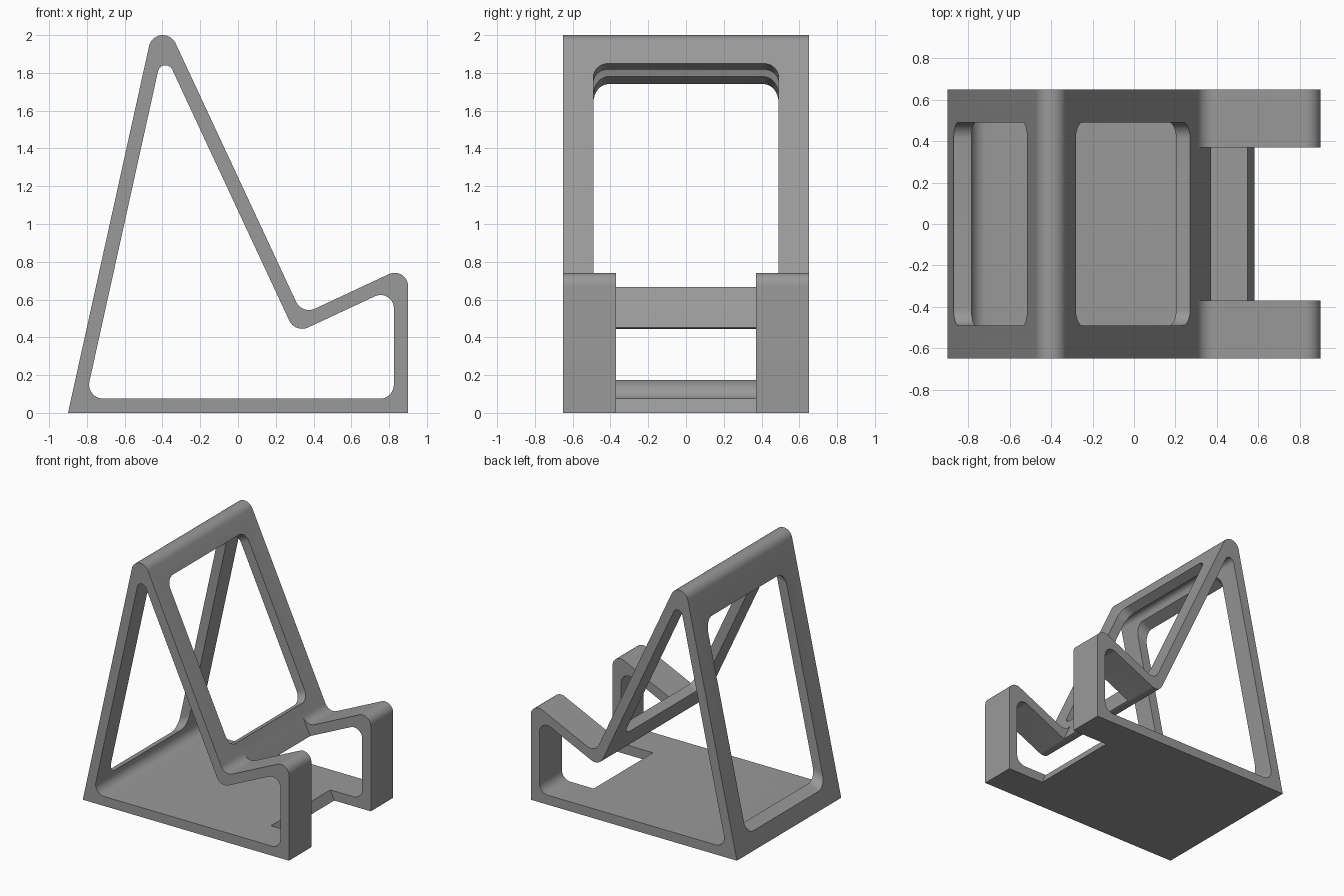
import bpy, bmesh, math
from mathutils import Vector

if "Cube" in bpy.data.objects:
    bpy.data.objects.remove(bpy.data.objects["Cube"])

WALL, HALF = 0.075, 0.65
TILT = math.radians(25)                      # slope of the cradle; the back rest is square to it
ALONG = Vector((math.cos(TILT), math.sin(TILT)))
UP = Vector((-math.sin(TILT), math.cos(TILT)))


def meet(p, d, q, e):
    """Crossing point of two 2D lines."""
    t = ((q.x - p.x) * e.y - (q.y - p.y) * e.x) / (d.x * e.y - d.y * e.x)
    return p + d * t


def inset(pts, w):
    """Move every side of a counter-clockwise outline inwards."""
    lines = []
    for i, p in enumerate(pts):
        d = (pts[(i + 1) % len(pts)] - p).normalized()
        lines.append((p + Vector((-d.y, d.x)) * w, d))
    return [meet(*lines[i - 1], *lines[i]) for i in range(len(pts))]


def rounded(pts, radii, steps=12):
    """Replace corners by tangent arcs."""
    out = []
    for i, (p, r) in enumerate(zip(pts, radii)):
        if r == 0:
            out.append(p)
            continue
        a = (pts[i - 1] - p).normalized()
        b = (pts[(i + 1) % len(pts)] - p).normalized()
        half = a.angle(b) / 2
        c = p + (a + b).normalized() * (r / math.sin(half))
        s = p + a * (r / math.tan(half)) - c
        e = p + b * (r / math.tan(half)) - c
        sweep = math.pi - 2 * half
        for k in range(steps + 1):
            t = k / steps
            out.append(c + (s * math.sin((1 - t) * sweep) + e * math.sin(t * sweep)) / math.sin(sweep))
    return out


def prism(name, ring, shift):
    """Extrude a closed ring of 3D points by a vector."""
    bm = bmesh.new()
    face = bm.faces.new([bm.verts.new(p) for p in ring])
    ext = bmesh.ops.extrude_face_region(bm, geom=[face])
    bmesh.ops.translate(bm, vec=shift, verts=[v for v in ext["geom"] if isinstance(v, bmesh.types.BMVert)])
    bmesh.ops.recalc_face_normals(bm, faces=bm.faces)
    mesh = bpy.data.meshes.new(name)
    bm.to_mesh(mesh)
    bm.free()
    ob = bpy.data.objects.new(name, mesh)
    bpy.context.collection.objects.link(ob)
    return ob


def side_prism(name, pts, half):
    return prism(name, [(p.x, -half, p.y) for p in pts], Vector((0, 2 * half, 0)))


# Side outline: base, front lip, valley, apex
heel, toe = Vector((-0.9, 0)), Vector((0.9, 0))
rest_foot = Vector((0.582, 0))               # back rest plane carried down to the ground
ramp = Vector((0, 0.362))
lip = meet(toe, Vector((0, 1)), ramp, ALONG)
valley = meet(rest_foot, UP, ramp, ALONG)
apex = meet(rest_foot, UP, heel, Vector((0.221, 1)))
outline = [heel, toe, lip, valley, apex]

stand = side_prism("stand", rounded(outline, [0, 0, 0.07, 0.075, 0.0745]), HALF)
hollow = side_prism("hollow_cutter",
                    rounded(inset(outline, WALL), [0.075, 0.075, 0.07, 0.075, 0.04]), HALF + 0.1)

# Rounded window passing through both the back rest and the rear leg
low = meet(rest_foot, UP, Vector((0, 0.667)), Vector((1, 0)))
high = meet(rest_foot, UP, Vector((0, 1.85)), Vector((1, 0)))
height = (high - low).length
rect = rounded([Vector(c) for c in ((-0.49, 0), (0.49, 0), (0.49, height), (-0.49, height))], [0.08] * 4)
start = low + ALONG * 0.3
ring = [(start.x + UP.x * p.y, p.x, start.y + UP.y * p.y) for p in rect]
window = prism("window_cutter", ring, Vector((-ALONG.x, 0, -ALONG.y)) * 1.9)

# Cable gap between the two front arms, in front of the back rest plane
foot, top = rest_foot - UP * 0.2, rest_foot + UP * 1.1
gap = side_prism("gap_cutter", [foot, foot + ALONG * 1.2, top + ALONG * 1.2, top], 0.37)

bpy.context.view_layer.objects.active = stand
stand.select_set(True)
for cutter in (hollow, window, gap):
    cutter.hide_render = True
    mod = stand.modifiers.new(cutter.name, "BOOLEAN")
    mod.operation, mod.solver, mod.object = "DIFFERENCE", "EXACT", cutter
    bpy.ops.object.modifier_apply(modifier=mod.name)
    bpy.data.objects.remove(cutter)

grey = bpy.data.materials.new("grey plastic")
grey.diffuse_color = (0.32, 0.32, 0.32, 1)
grey.use_nodes = True
grey.node_tree.nodes["Principled BSDF"].inputs["Base Color"].default_value = grey.diffuse_color
stand.data.materials.clear()
stand.data.materials.append(grey)
bpy.ops.object.shade_smooth_by_angle(angle=math.radians(30))
